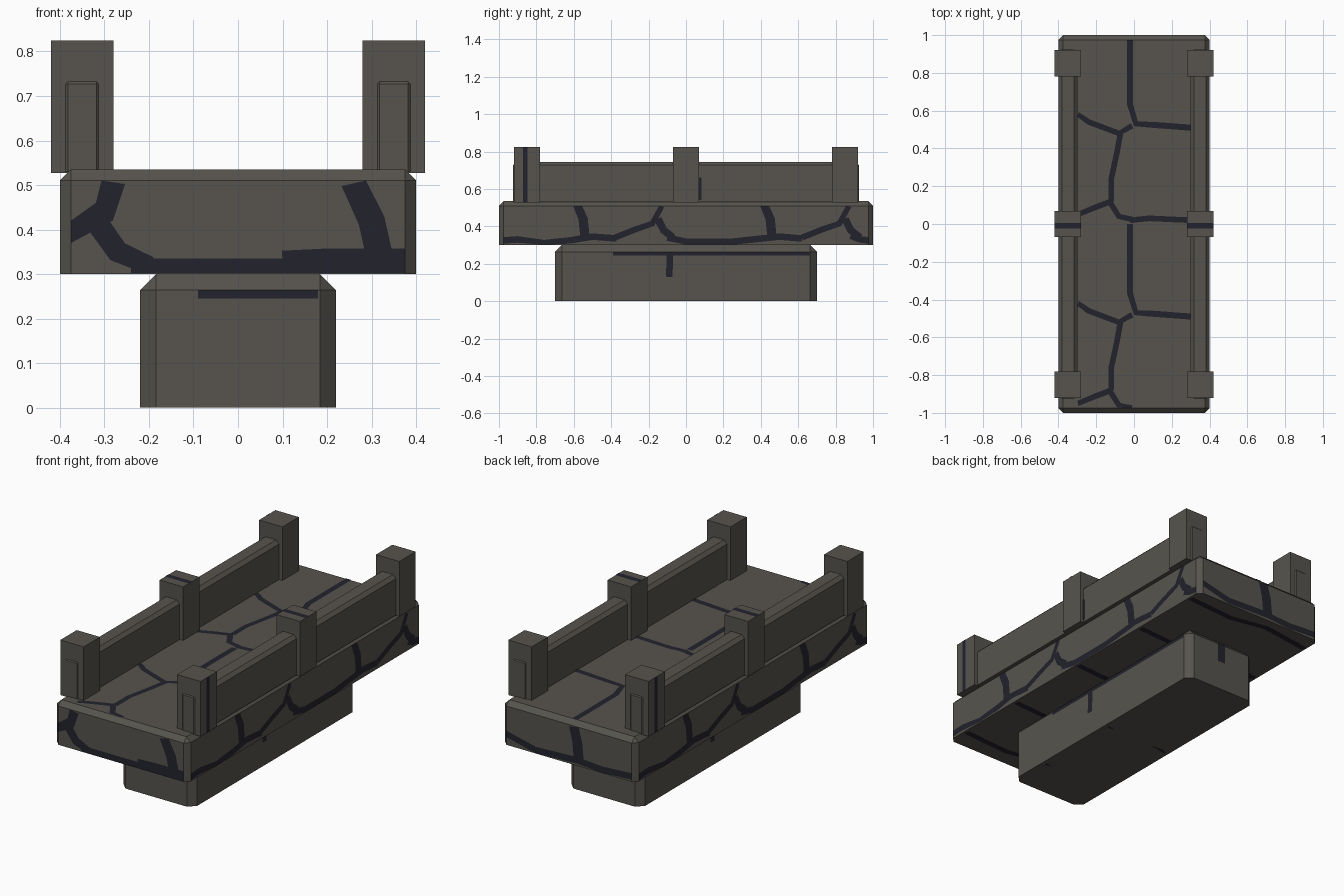
import bpy, bmesh
from mathutils import Vector


def material(name, rgb):
    m = bpy.data.materials.new(name)
    m.diffuse_color = (*rgb, 1)
    return m


STONE = material("warm_grey_stone", (0.095, 0.088, 0.076))
DARK = material("dark_blue_crack", (0.016, 0.016, 0.026))


def finish(name, bm, mat):
    me = bpy.data.meshes.new(name)
    bm.to_mesh(me)
    bm.free()
    me.materials.append(mat)
    ob = bpy.data.objects.new(name, me)
    bpy.context.collection.objects.link(ob)
    return ob


def block(name, lo, hi, bevel=0):
    """Box between two corners, with every edge but the bottom ones chamfered."""
    lo, hi = Vector(lo), Vector(hi)
    bm = bmesh.new()
    bmesh.ops.create_cube(bm, size=1)
    for v in bm.verts:
        v.co = Vector([l + (h - l) * (c + 0.5) for l, h, c in zip(lo, hi, v.co)])
    if bevel:
        edges = [e for e in bm.edges if max(v.co.z for v in e.verts) > lo.z + 0.01]
        bmesh.ops.bevel(bm, geom=edges, offset=bevel, segments=1, affect='EDGES')
    return finish(name, bm, STONE)


def cracks(name, origin, u, v, lines, ulim, vlim):
    """Thin painted strips (width, points) laid just above a flat face."""
    origin, u, v = Vector(origin), Vector(u), Vector(v)
    n = u.cross(v)
    bm = bmesh.new()
    for width, pts in lines:
        pts = [Vector(p) for p in pts]
        pairs = []
        for i, p in enumerate(pts):
            d = (pts[min(i + 1, len(pts) - 1)] - pts[max(i - 1, 0)]).normalized()
            side = Vector((-d.y, d.x)) * width / 2
            pair = []
            for q in (p - side, p + side):
                a = min(max(q.x, ulim[0]), ulim[1])
                b = min(max(q.y, vlim[0]), vlim[1])
                pair.append(bm.verts.new(origin + u * a + v * b + n * 0.002))
            pairs.append(pair)
        for (a, b), (c, d) in zip(pairs, pairs[1:]):
            bm.faces.new((a, c, d, b))
    return finish(name, bm, DARK)


def shifted(lines, du, dv):
    return [(w, [(a + du, b + dv) for a, b in pts]) for w, pts in lines]


X, Y, Z = Vector((1, 0, 0)), Vector((0, 1, 0)), Vector((0, 0, 1))

# Foot and deck slabs
block("foot_block", (-0.22, -0.70, 0), (0.22, 0.70, 0.30), 0.036)
block("deck_slab", (-0.40, -1.0, 0.30), (0.40, 1.0, 0.535), 0.025)

# Rails and posts on both sides; rail ends poke slightly through the end posts
for s, side in ((-1, "left"), (1, "right")):
    xc = 0.35 * s
    block(side + "_rail", (xc - 0.05, -0.925, 0.53), (xc + 0.05, 0.925, 0.745), 0.018)
    for yc, pos in ((-0.85, "front"), (0, "middle"), (0.85, "back")):
        block(f"{side}_{pos}_post", (xc - 0.07, yc - 0.07, 0.527),
              (xc + 0.07, yc + 0.07, 0.825))
    # Dark band over the middle post and strip down an end post
    cracks(side + "_post_band", (xc, 0, 0.825), X, Y,
           [(0.03, [(-0.07, -0.01), (0.07, -0.01)])], (-0.07, 0.07), (-0.1, 0.1))
    cracks(side + "_post_strip", (0.42 * s, 0, 0), Y * s, Z,
           [(0.025, [(-0.86, 0.527), (-0.86, 0.825)])], (-0.92, -0.78), (0.527, 0.825))
    cracks(side + "_rail_crack", (0.40 * s, 0, 0), Y * s, Z,
           [(0.018, [(0.075, 0.54), (0.075, 0.66)])], (0.07, 0.1), (0.53, 0.72))

# Deck top cracks: one stone pattern, repeated one unit along the deck
top = [
    (0.032, [(-0.02, 0), (-0.02, -0.37), (0.01, -0.47), (0.1, -0.475), (0.3, -0.49)]),
    (0.03, [(-0.3, -0.42), (-0.24, -0.46), (-0.08, -0.52), (-0.01, -0.48)]),
    (0.03, [(-0.07, -0.51), (-0.09, -0.62), (-0.12, -0.76), (-0.12, -0.88)]),
    (0.03, [(-0.12, -0.88), (-0.2, -0.91), (-0.3, -0.95)]),
    (0.03, [(-0.13, -0.88), (-0.08, -0.96), (-0.01, -0.975)]),
]
top = top + shifted(top, 0, 1) + [(0.03, [(-0.02, 0.02), (0.08, 0.03), (0.3, 0.02)])]
cracks("deck_top_cracks", (0, 0, 0.535), X, Y, top, (-0.3, 0.3), (-0.975, 0.975))

# Long side cracks, the same on both sides turned half round
fork = [
    (0.05, [(-0.58, 0.52), (-0.55, 0.44), (-0.54, 0.34)]),
    (0.032, [(-0.38, 0.34), (-0.28, 0.38), (-0.18, 0.415), (-0.13, 0.51)]),
    (0.04, [(-0.15, 0.44), (-0.12, 0.38), (-0.07, 0.34)]),
]
low = [
    (0.035, [(-1, 0.325), (-0.9, 0.33), (-0.76, 0.31), (-0.62, 0.325), (-0.5, 0.345), (-0.37, 0.335)]),
    (0.035, [(-0.1, 0.34), (0, 0.318), (0.25, 0.318), (0.36, 0.33), (0.5, 0.345), (0.62, 0.335)]),
    (0.035, [(0.88, 0.35), (0.93, 0.33), (1, 0.325)]),
]
for s, side in ((-1, "left"), (1, "right")):
    cracks(side + "_deck_cracks", (0.40 * s, 0, 0), Y * s, Z,
           fork + shifted(fork, 1, 0) + low, (-0.975, 0.975), (0.302, 0.51))
    cracks(side + "_foot_cracks", (0.22 * s, 0, 0), Y * s, Z,
           [(0.02, [(-0.39, 0.255), (0.66, 0.255)]),
            (0.035, [(-0.09, 0.13), (-0.085, 0.255)])], (-0.66, 0.66), (0, 0.264))

# Front and back end cracks
cracks("front_deck_cracks", (0, -1, 0), X, Z, [
    (0.055, [(-0.28, 0.51), (-0.3, 0.44), (-0.4, 0.395)]),
    (0.05, [(-0.32, 0.42), (-0.27, 0.35), (-0.2, 0.315)]),
    (0.04, [(-0.24, 0.315), (0.0, 0.315), (0.15, 0.315)]),
    (0.055, [(0.1, 0.325), (0.2, 0.33), (0.375, 0.33)]),
    (0.06, [(0.26, 0.51), (0.3, 0.42), (0.32, 0.33)]),
], (-0.375, 0.375), (0.302, 0.51))
cracks("back_deck_cracks", (0, 1, 0), -X, Z, [
    (0.035, [(-0.375, 0.36), (-0.2, 0.32), (0.05, 0.33), (0.2, 0.32), (0.375, 0.33)]),
    (0.06, [(0.03, 0.51), (0.05, 0.43), (0.06, 0.33)]),
], (-0.375, 0.375), (0.302, 0.51))
cracks("front_foot_crack", (0, -0.70, 0), X, Z,
       [(0.02, [(-0.09, 0.255), (0.18, 0.255)])], (-0.184, 0.184), (0, 0.264))
cracks("back_foot_crack", (0, 0.70, 0), -X, Z,
       [(0.05, [(0.0, 0.264), (0.0, 0.16)])], (-0.184, 0.184), (0, 0.264))

# Underside cracks on the deck and foot
under = [(0.035, [(-0.39, y), (-0.1, y - 0.04), (0.1, y), (0.39, y - 0.02)])
         for y in (-0.9, -0.5, 0.0, 0.5, 0.9)]
cracks("deck_underside_cracks", (0, 0, 0.30), X, -Y, under, (-0.39, 0.39), (-0.97, 0.97))
cracks("foot_underside_cracks", (0, 0, 0.002), X, -Y, under[1:4], (-0.2, 0.2), (-0.66, 0.66))
